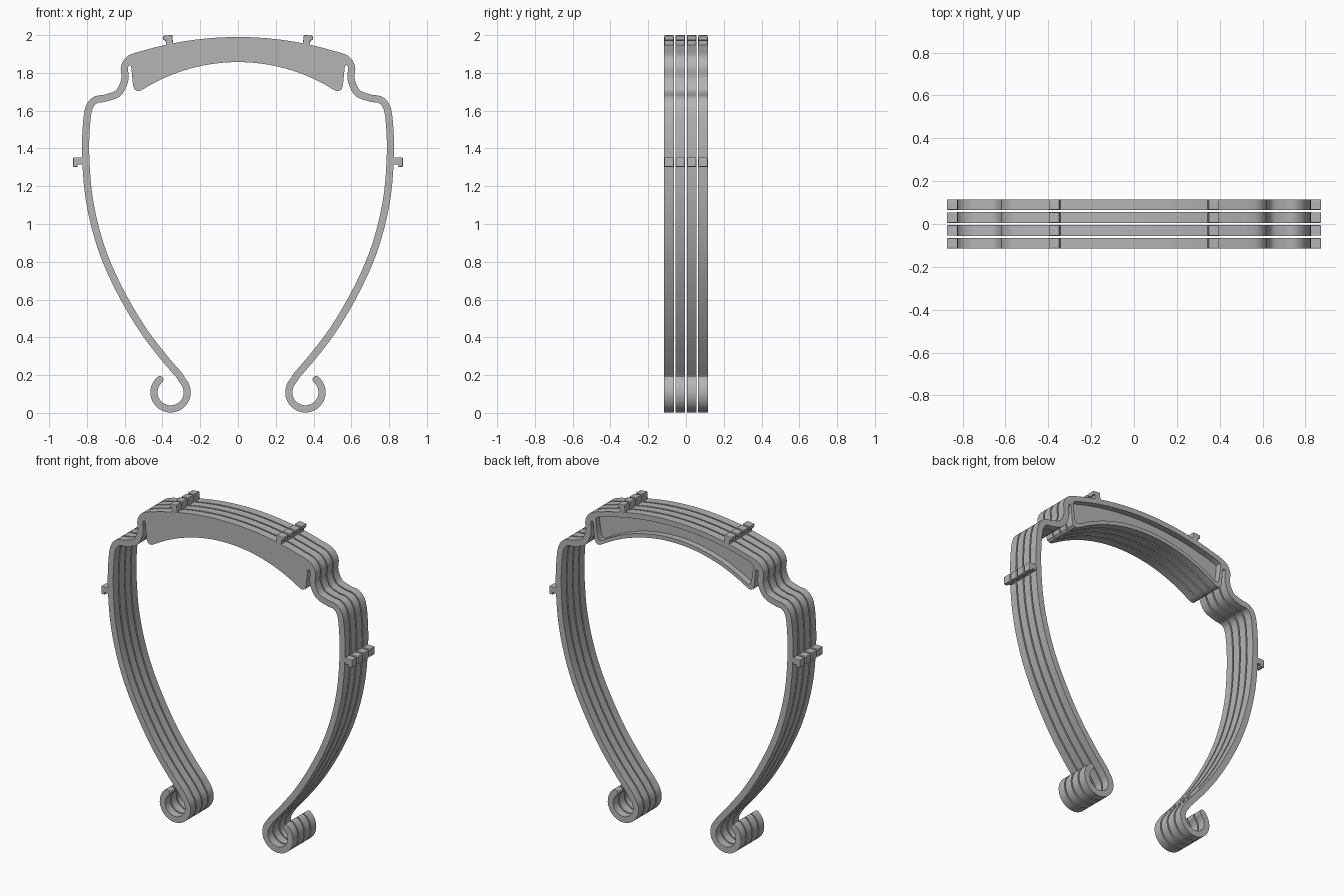
import bpy, bmesh, math
from mathutils import Vector, Matrix

cube = bpy.data.objects.get("Cube")
if cube:
    bpy.data.objects.remove(cube, do_unlink=True)

LAYERS, THICK, PITCH = 4, 0.051, 0.06
HALF_W = 0.019          # half the width of the springy band
FLOOR = 0.012           # plate left at the front of the pocket

grey = bpy.data.materials.new("plain grey")
grey.use_nodes = True
colour = (0.46, 0.46, 0.46, 1)
grey.diffuse_color = colour
grey.node_tree.nodes["Principled BSDF"].inputs["Base Color"].default_value = colour


def prism(name, outline, y0, y1):
    """Extrude an x-z outline from y0 to y1."""
    bm = bmesh.new()
    face = bm.faces.new([bm.verts.new((x, y0, z)) for x, z in outline])
    side = bmesh.ops.extrude_face_region(bm, geom=[face])["geom"]
    verts = [v for v in side if isinstance(v, bmesh.types.BMVert)]
    bmesh.ops.translate(bm, verts=verts, vec=(0, y1 - y0, 0))
    bmesh.ops.recalc_face_normals(bm, faces=bm.faces)
    mesh = bpy.data.meshes.new(name)
    bm.to_mesh(mesh)
    bm.free()
    mesh.materials.append(grey)
    obj = bpy.data.objects.new(name, mesh)
    bpy.context.collection.objects.link(obj)
    return obj


def spline(pts, steps=6):
    """Catmull-Rom curve through the points."""
    p = [Vector(q) for q in pts]
    p = [2 * p[0] - p[1]] + p + [2 * p[-1] - p[-2]]
    out = []
    for a, b, c, d in zip(p, p[1:], p[2:], p[3:]):
        for i in range(steps):
            t = i / steps
            out.append(0.5 * (2 * b + (c - a) * t + (2 * a - 5 * b + 4 * c - d) * t * t
                              + (3 * b - a - 3 * c + d) * t ** 3))
    return out + [p[-2]]


def arc(cx, cz, r, a0, a1, n):
    angles = [math.radians(a0 + (a1 - a0) * i / n) for i in range(n + 1)]
    return [Vector((cx + r * math.cos(a), cz + r * math.sin(a))) for a in angles]


def bow(top, radius, x0, x1, n=14):
    """Shallow circular arc that peaks at x = 0."""
    xs = [x0 + (x1 - x0) * i / n for i in range(n + 1)]
    return [Vector((x, top - radius + math.sqrt(radius ** 2 - x * x))) for x in xs]


def mirrored(half):
    """Close a half outline that starts and ends on x = 0."""
    return half + [Vector((-p.x, p.y)) for p in reversed(half[1:-1])]


# Centre line of the side arm, from brow corner to curled hook
arm = spline([(0.525, 1.893), (0.575, 1.872), (0.601, 1.83), (0.599, 1.765),
              (0.632, 1.695), (0.70, 1.667), (0.755, 1.656), (0.79, 1.61),
              (0.804, 1.5), (0.806, 1.35), (0.79, 1.15), (0.75, 0.96),
              (0.69, 0.785), (0.60, 0.60), (0.50, 0.435), (0.40, 0.303), (0.312, 0.2)])
arm += arc(0.357, 0.109, 0.088, 140, 410, 36)

outer, inner = [], []
for i, p in enumerate(arm):
    d = (arm[min(i + 1, len(arm) - 1)] - arm[max(i - 1, 0)]).normalized()
    n = Vector((-d.y, d.x)) * HALF_W
    outer.append(p + n)
    if p.y < 1.825:
        inner.append(p - n)
tip = arm[-1]
start = math.degrees(math.atan2(*reversed(outer[-1] - tip)))
cap = arc(tip.x, tip.y, HALF_W, start, start - 180, 8)[1:-1]

# Rounded tab beside the slot, then the lower edge of the brow
tab = [Vector(q) for q in ((0.580, 1.838), (0.573, 1.841), (0.566, 1.836), (0.562, 1.80),
                           (0.556, 1.735), (0.549, 1.714), (0.535, 1.704), (0.516, 1.706))]
half = (bow(1.99, 1.78, 0, 0.515) + outer + cap + inner[::-1]
        + tab + bow(1.857, 0.95, 0.50, 0))
frame = prism("headband_layer_1", mirrored(half), 0, THICK)

# Shallow pocket in the back of the brow
pocket_side = [Vector(q) for q in ((0.545, 1.866), (0.548, 1.84), (0.534, 1.75),
                                   (0.526, 1.737), (0.512, 1.735))]
pocket = bow(1.957, 1.78, 0, 0.53) + pocket_side + bow(1.882, 0.95, 0.495, 0)
cutter = prism("pocket_cutter", mirrored(pocket), FLOOR, THICK + 0.05)
cutter.hide_render = True
cut = frame.modifiers.new("pocket", "BOOLEAN")
cut.operation, cut.solver, cut.object = "DIFFERENCE", "EXACT", cutter
bpy.context.view_layer.update()
graph = bpy.context.evaluated_depsgraph_get()
carved = bpy.data.meshes.new_from_object(frame.evaluated_get(graph))
frame.modifiers.clear()
frame.data = carved
bpy.data.objects.remove(cutter, do_unlink=True)

# Hooked pegs: two on the brow, one on each arm
peg_shape = [(-0.012, 0.024), (0.05, 0.024), (0.05, -0.026), (0.026, -0.026),
             (0.026, -0.014), (-0.012, -0.014)]
pegs = []
for label, x, z, tilt in (("arm_peg", 0.823, 1.328, 0), ("brow_peg", 0.367, 1.949, 84)):
    turn = Matrix.Rotation(math.radians(tilt), 2)
    placed = [turn @ Vector(q) + Vector((x, z)) for q in peg_shape]
    for side, sign in (("left", 1), ("right", -1)):
        outline = [(sign * p.x, p.y) for p in placed]
        peg = prism(f"{side}_{label}_1", outline, 0.001, THICK - 0.001)
        bev = peg.modifiers.new("soft edges", "BEVEL")
        bev.width, bev.segments = 0.004, 2
        pegs.append(peg)

# Smooth the curved walls but keep the rims crisp
bpy.ops.object.select_all(action="DESELECT")
frame.select_set(True)
bpy.context.view_layer.objects.active = frame
bpy.ops.object.shade_smooth_by_angle(angle=math.radians(35))

# Stack the identical layers front to back
first = -((LAYERS - 1) * PITCH + THICK) / 2
for obj in [frame] + pegs:
    obj.location.y = first
    for i in range(1, LAYERS):
        copy = obj.copy()
        copy.name = obj.name[:-1] + str(i + 1)
        copy.location.y = first + i * PITCH
        bpy.context.collection.objects.link(copy)
